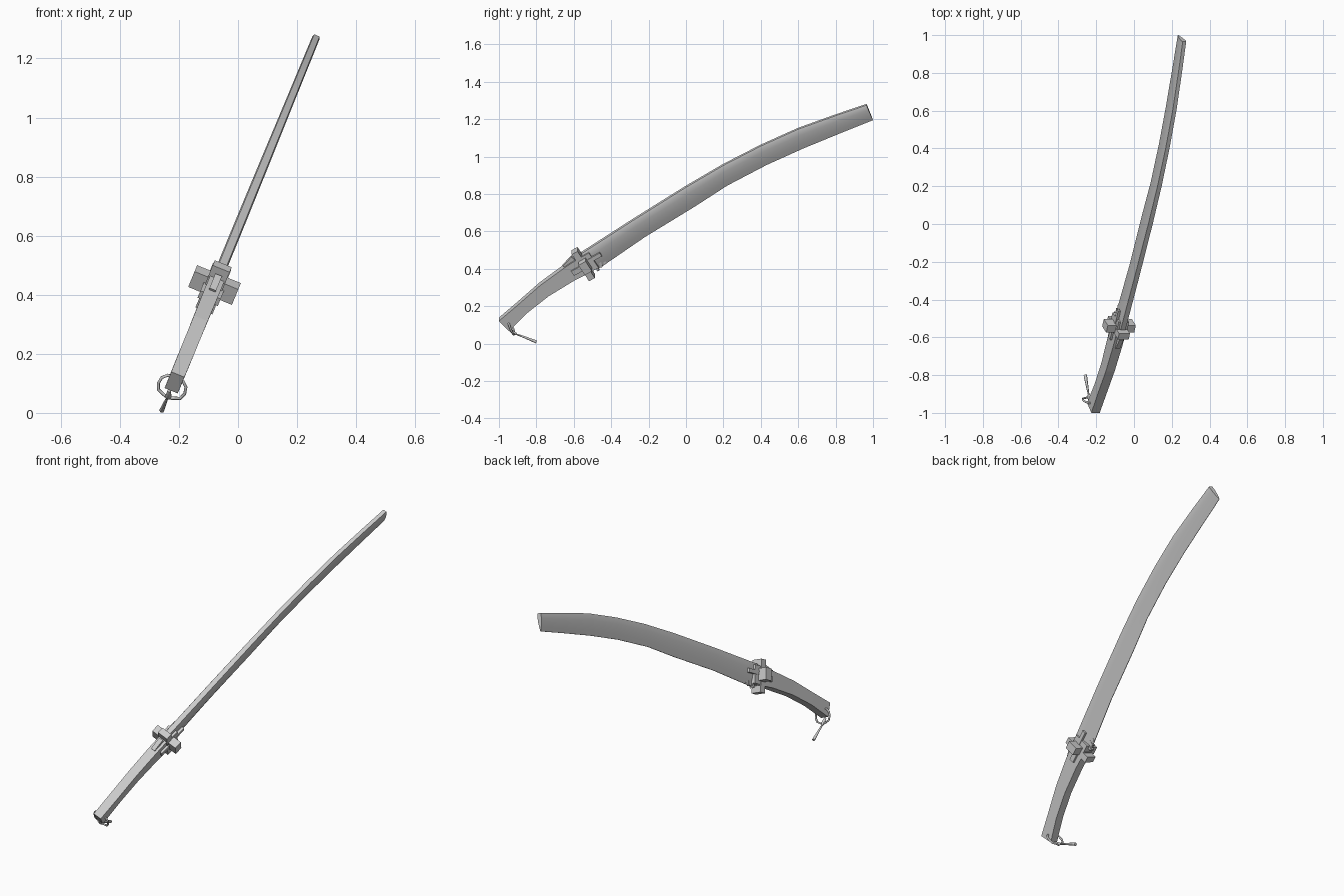
import bpy, math
from mathutils import Matrix, Vector

if "Cube" in bpy.data.objects:
    bpy.data.objects.remove(bpy.data.objects["Cube"])

TILT = math.radians(22.3)
K = math.cos(TILT)
# sword plane: local x = thickness, y = world y, z = in-plane height
ROOT = Matrix.Translation((-0.257, 0, 0)) @ Matrix.Rotation(TILT, 4, 'Y')
GUARD = ROOT @ Matrix.Translation((0, -0.545, 0.462)) @ Matrix.Rotation(math.radians(31), 4, 'X')


def mesh_object(name, verts, faces, matrix, smooth=False):
    me = bpy.data.meshes.new(name)
    me.from_pydata(verts, [], faces)
    me.transform(matrix)
    ob = bpy.data.objects.new(name, me)
    bpy.context.collection.objects.link(ob)
    bpy.ops.object.select_all(action='DESELECT')
    ob.select_set(True)
    bpy.context.view_layer.objects.active = ob
    bpy.ops.object.mode_set(mode='EDIT')
    bpy.ops.mesh.select_all(action='SELECT')
    bpy.ops.mesh.normals_make_consistent(inside=False)
    bpy.ops.object.mode_set(mode='OBJECT')
    if smooth:
        bpy.ops.object.shade_smooth_by_angle(angle=math.radians(30))
    return ob


def loft(name, stations, half_section, smooth=False):
    """stations: (spine y, z, edge y, z, thickness); half_section: (0 spine..1 edge, half width)"""
    section = half_section + [(s, -w) for s, w in reversed(half_section)]
    n, verts, faces = len(section), [], []
    for ay, az, by, bz, th in stations:
        for s, w in section:
            verts.append((w * th, ay + (by - ay) * s, (az + (bz - az) * s) / K))
    for i in range(len(stations) - 1):
        for j in range(n):
            k = (j + 1) % n
            faces.append((i * n + j, i * n + k, i * n + n + k, i * n + n + j))
    faces += [tuple(range(n)), tuple(range(len(verts) - n, len(verts)))]
    return mesh_object(name, verts, faces, ROOT, smooth)


def block(name, center, size, pitch=0):
    """box in guard space: x sideways, y along the sword, z toward the spine"""
    verts = [(x * size[0] / 2, y * size[1] / 2, z * size[2] / 2)
             for x in (-1, 1) for y in (-1, 1) for z in (-1, 1)]
    faces = [(0, 1, 3, 2), (4, 5, 7, 6), (0, 1, 5, 4), (2, 3, 7, 6), (0, 2, 6, 4), (1, 3, 7, 5)]
    m = GUARD @ Matrix.Translation(center) @ Matrix.Rotation(math.radians(pitch), 4, 'X')
    return mesh_object(name, verts, faces, m)


def tube(name, points, radii, cyclic=False):
    cu = bpy.data.curves.new(name, 'CURVE')
    cu.dimensions = '3D'
    cu.bevel_depth = 1.0
    cu.bevel_resolution = 1
    cu.use_fill_caps = True
    sp = cu.splines.new('POLY')
    sp.points.add(len(points) - 1)
    for p, co, r in zip(sp.points, points, radii):
        p.co = (*co, 1)
        p.radius = r
    sp.use_cyclic_u = cyclic
    ob = bpy.data.objects.new(name, cu)
    bpy.context.collection.objects.link(ob)
    return ob


# curved blade with a chamfered spine and bellied sides
loft("blade", [
    (-0.56, 0.485, -0.475, 0.395, 0.036), (-0.28, 0.665, -0.22, 0.57, 0.035),
    (0.0, 0.84, 0.05, 0.735, 0.033), (0.2, 0.957, 0.22, 0.845, 0.031),
    (0.4, 1.06, 0.43, 0.955, 0.029), (0.6, 1.15, 0.63, 1.045, 0.028),
    (0.8, 1.222, 0.83, 1.127, 0.027), (0.965, 1.278, 1.0, 1.195, 0.026)],
    [(0, 0.38), (0.09, 0.5), (0.3, 0.5), (0.5, 0.44), (0.75, 0.28), (1, 0.05)], True)

# faceted handle
loft("handle", [
    (-1.0, 0.13, -0.947, 0.075, 0.048), (-0.9, 0.215, -0.85, 0.172, 0.05),
    (-0.78, 0.32, -0.735, 0.262, 0.05), (-0.65, 0.415, -0.6, 0.345, 0.052),
    (-0.55, 0.48, -0.5, 0.395, 0.052)],
    [(0, 0.5), (1, 0.5)])

# cross-shaped guard
block("guard_upright", (0, -0.005, 0), (0.062, 0.036, 0.18))
block("guard_crossbar", (0, 0.008, 0.002), (0.16, 0.045, 0.066))
block("guard_collar", (0, 0.035, 0), (0.06, 0.05, 0.1))

# small tabs around the guard
block("handle_spine_tab", (0, -0.065, 0.047), (0.024, 0.07, 0.03), 18)
for side, label in ((-1, "left"), (1, "right")):
    block("handle_tab_" + label, (side * 0.03, -0.045, -0.005), (0.014, 0.06, 0.03))
    block("blade_tab_" + label, (side * 0.026, 0.07, 0.01), (0.014, 0.08, 0.022))
for i in range(3):
    block(f"edge_prong_{i + 1}", (0, 0.05 + i * 0.025, -0.052 + i * 0.004),
          (0.022 - i * 0.005, 0.013, 0.04 - i * 0.008), -15)

# D-shaped ring at the pommel
ring = [(-0.048, 0.0), (-0.044, 0.024), (-0.028, 0.04), (0, 0.044), (0.028, 0.04),
        (0.044, 0.024), (0.048, 0.0), (0.04, -0.022), (0.012, -0.034), (-0.012, -0.034), (-0.04, -0.022)]
c = Vector((-0.225, -0.932, 0.083))
sx = Vector((0.93, 0, -0.37))
up = Vector((0.33, -0.4, 0.85)).normalized()
tube("pommel_ring", [c + sx * a + up * b for a, b in ring], [0.0055] * len(ring), True)

# hanging tassel with a knot
tube("tassel_knot", [(-0.233, -0.945, 0.075), (-0.236, -0.92, 0.055), (-0.239, -0.905, 0.05)],
     [0.006, 0.011, 0.006])
tube("tassel", [(-0.239, -0.91, 0.051), (-0.246, -0.87, 0.037), (-0.258, -0.8, 0.009)],
     [0.004, 0.006, 0.009])
